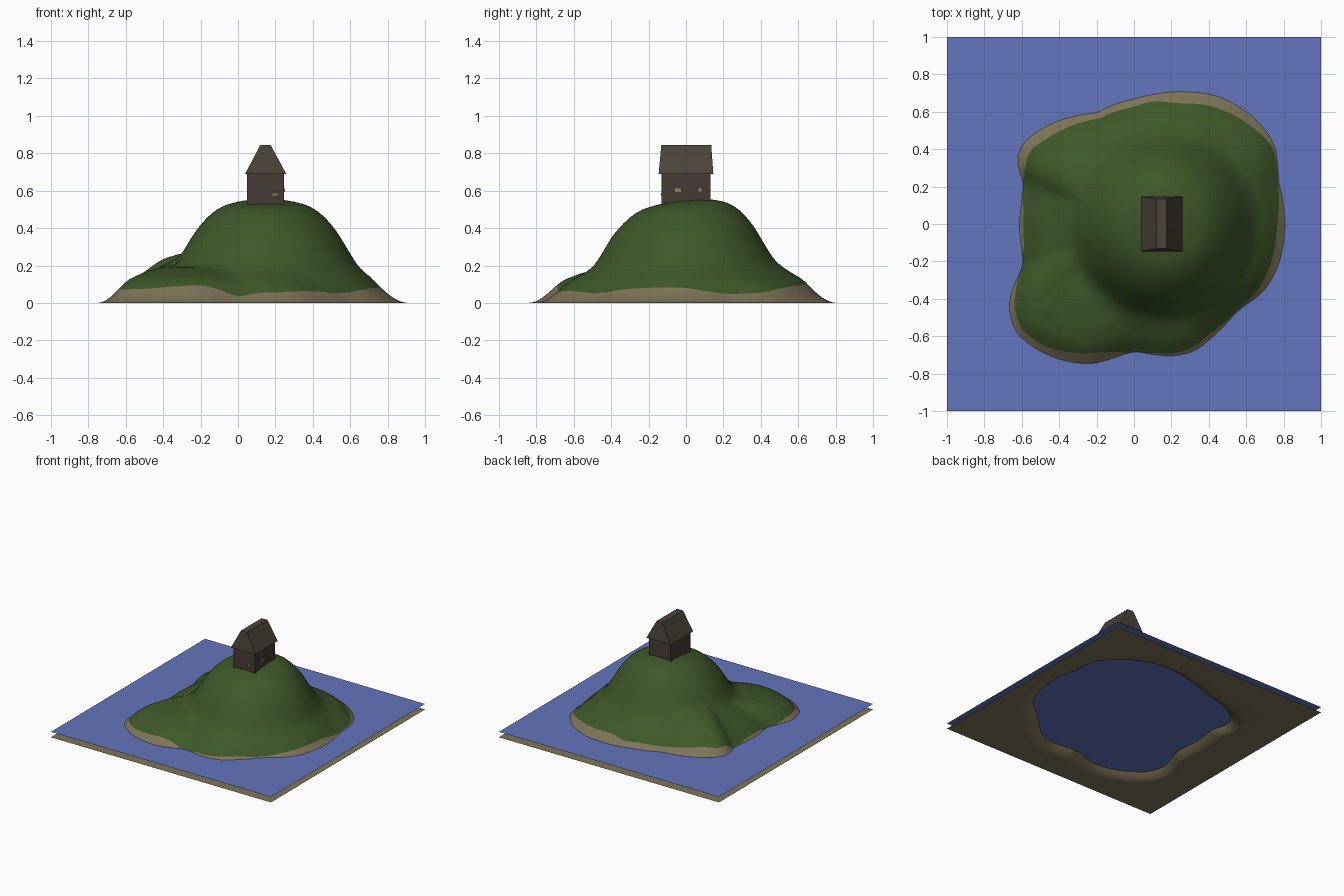
import bpy, bmesh, math

if "Cube" in bpy.data.objects:
    bpy.data.objects.remove(bpy.data.objects["Cube"])

WATER_Z = 0.045

def material(name, rgb):
    m = bpy.data.materials.new(name)
    m.diffuse_color = (*rgb, 1)
    m.use_nodes = True
    m.node_tree.nodes["Principled BSDF"].inputs["Base Color"].default_value = m.diffuse_color
    return m

GRASS = material("grass green", (0.048, 0.098, 0.023))
SAND = material("sand", (0.21, 0.178, 0.098))
WATER = material("water blue", (0.127, 0.178, 0.515))
WALL = material("wall brown", (0.061, 0.044, 0.037))
ROOF = material("roof brown", (0.070, 0.057, 0.041))
GLOW = material("window yellow", (0.30, 0.26, 0.09))

def make_object(name, bm, mats):
    me = bpy.data.meshes.new(name)
    bm.normal_update()
    bm.to_mesh(me)
    bm.free()
    for m in mats:
        me.materials.append(m)
    ob = bpy.data.objects.new(name, me)
    bpy.context.collection.objects.link(ob)
    return ob

def lerp(table, t):
    if t <= table[0][0]:
        return table[0][1]
    for (a, u), (b, v) in zip(table, table[1:]):
        if t <= b:
            return u + (v - u) * (t - a) / (b - a)
    return table[-1][1]

def soft(table, t, w):
    return sum(lerp(table, t + k * w / 3) for k in range(-3, 4)) / 7

# Shoreline, counter-clockwise: x, y, width of the sand strip
SHORE = [(.805, 0, .04), (.77, .22, .0), (.75, .42, .01), (.71, .49, .03), (.6, .6, .05),
         (.45, .68, .06), (.25, .705, .065), (.1, .69, .035), (0, .665, .04), (-.2, .59, .03),
         (-.4, .55, .05), (-.52, .49, .06), (-.6, .42, .05), (-.625, .33, .05),
         (-.585, .22, -.01), (-.6, .1, .01), (-.61, 0, .02), (-.6, -.12, .015),
         (-.585, -.22, -.02), (-.64, -.33, .015), (-.67, -.44, .035), (-.63, -.58, .03),
         (-.5, -.68, .035), (-.35, -.735, .05), (-.22, -.745, .06), (-.1, -.71, .03),
         (0, -.675, -.02), (.1, -.695, .01), (.2, -.705, .01), (.32, -.68, .02),
         (.42, -.6, .02), (.55, -.46, .0), (.7, -.35, .03), (.77, -.22, .04)]
TAU = math.tau

def polar(values):
    t = [(math.atan2(p[1], p[0]) % TAU, v) for p, v in zip(SHORE, values)]
    return [(a - TAU, v) for a, v in t[-4:]] + t + [(a + TAU, v) for a, v in t[:4]]

RADIUS = polar([math.hypot(p[0], p[1]) for p in SHORE])
STRIP = polar([p[2] for p in SHORE])

# Height profiles: beach by distance inside the shore, hill by distance from its centre
BEACH = [(-.09, 0), (-.05, .012), (0, .045), (.05, .09), (.1, .125), (.2, .16), (.35, .19), (.7, .2)]
HILL = [(0, .557), (.15, .54), (.25, .512), (.34, .435), (.41, .335), (.47, .225),
        (.52, .16), (.6, .09), (.75, -.25)]

def height(x, y, shore, ang):
    r = math.hypot(x, y)
    beach = soft(BEACH, shore - r, .02) if shore - r > -.11 else 0
    inner = min(1, max(0, (shore - r) / .25))
    beach *= 1 + .4 * inner * max(0, math.cos(ang - math.radians(130)))
    hr = math.hypot(x - .15, y)
    hill = soft(HILL, hr, .04) + .1 * y * max(0, 1 - (hr / .4) ** 2)
    k = .06
    h = max(0, k - abs(beach - hill)) / k
    blend = h * h * k / 4 * min(1, max(0, (shore - r) / .1))
    return max(beach, hill if r < shore else 0) + blend

# Island: rings of land, beach and square sea bed
N, INNER, BEACH_N, BED = 192, 34, 10, 3
bm = bmesh.new()
rings = [[] for _ in range(INNER + BEACH_N + BED)]
for i in range(N):
    a = TAU * i / N
    shore = soft(RADIUS, a, .05)
    green = shore - soft(STRIP, a, .05)
    base = shore + .11
    edge = 1 / max(abs(math.cos(a)), abs(math.sin(a)))
    radii = [green * (k + 1) / INNER for k in range(INNER)]
    radii += [green + (base - green) * (k + 1) / BEACH_N for k in range(BEACH_N)]
    radii += [base + (edge - base) * (k + 1) / BED for k in range(BED)]
    for ring, r in zip(rings, radii):
        x, y = r * math.cos(a), r * math.sin(a)
        ring.append(bm.verts.new((x, y, height(x, y, shore, a))))
top = bm.verts.new((0, 0, height(0, 0, .61, 0)))
for i in range(N):
    j = (i + 1) % N
    bm.faces.new((top, rings[0][i], rings[0][j]))
    for k, (p, q) in enumerate(zip(rings, rings[1:])):
        f = bm.faces.new((p[i], q[i], q[j], p[j]))
        f.material_index = 0 if k + 1 < INNER else 1
for f in bm.faces:
    f.smooth = True
make_object("island", bm, [GRASS, SAND])

# Water surface
bm = bmesh.new()
bmesh.ops.create_grid(bm, x_segments=1, y_segments=1, size=1)
for v in bm.verts:
    v.co.z = WATER_Z
make_object("water", bm, [WATER])

def block(name, lo, hi, mat, top_lo=None, top_hi=None):
    """Box from corner lo to hi; the top may have its own x, y extent."""
    bm = bmesh.new()
    bmesh.ops.create_cube(bm, size=2)
    for v in bm.verts:
        up = v.co.z > 0
        a, b = (top_lo or lo, top_hi or hi) if up else (lo, hi)
        v.co = (b[0] if v.co.x > 0 else a[0], b[1] if v.co.y > 0 else a[1], hi[2] if up else lo[2])
    return make_object(name, bm, [mat])

# House
block("house_walls", (.048, -.13, .505), (.247, .13, .69), WALL)
block("house_roof", (.038, -.146, .69), (.258, .146, .845), ROOF, (.12, -.132), (.174, .135))

# Small windows
block("front_window", (.185, -.134, .574), (.212, -.128, .586), GLOW)
block("side_window_1", (.244, -.06, .594), (.251, -.028, .612), GLOW)
block("side_window_2", (.244, .068, .596), (.251, .082, .611), GLOW)
